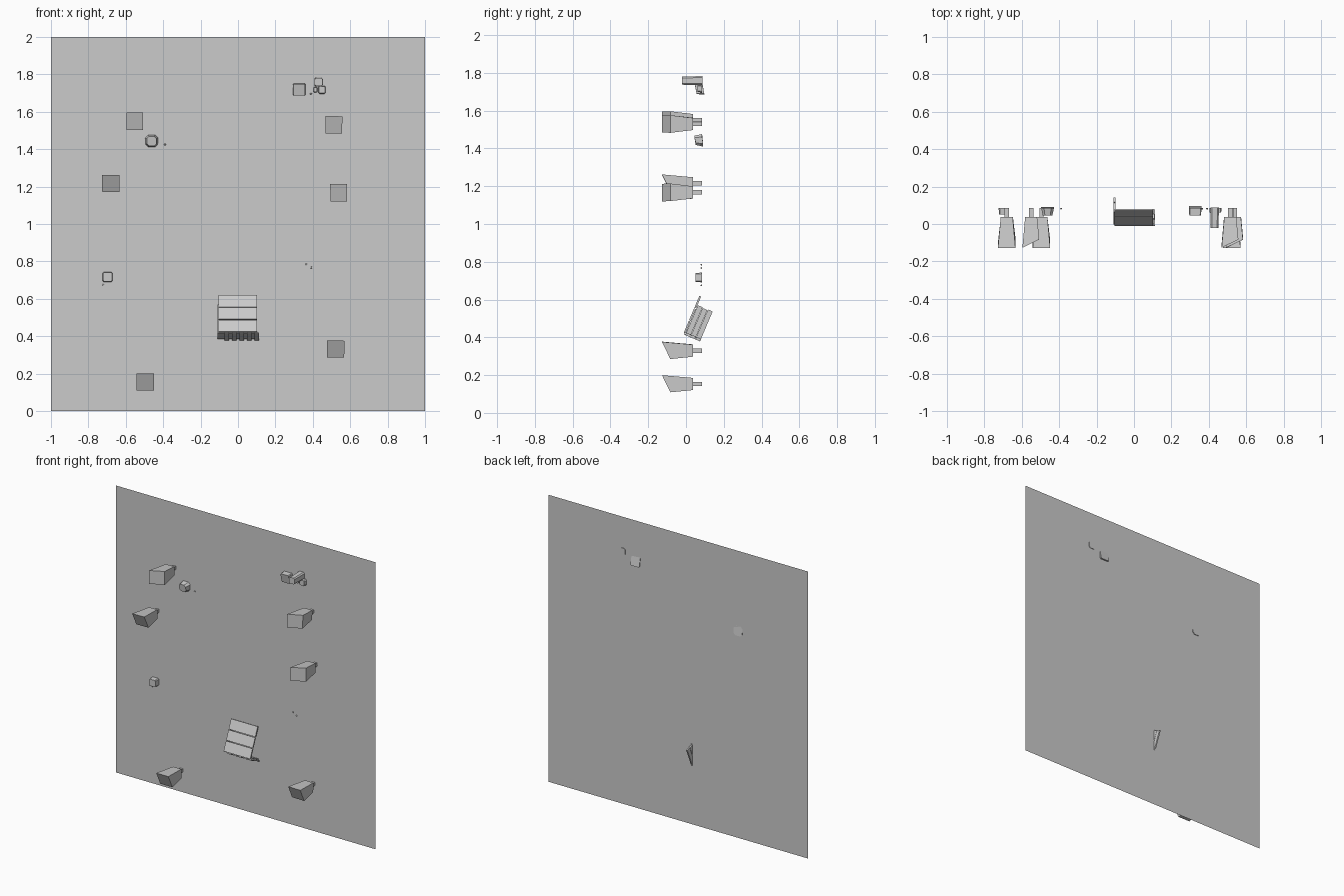
import bpy, math
from mathutils import Matrix, Vector

if "Cube" in bpy.data.objects:
    bpy.data.objects.remove(bpy.data.objects["Cube"])

WALL_Y = 0.085


def make(name, verts, faces, matrix=None):
    me = bpy.data.meshes.new(name)
    me.from_pydata([tuple(v) for v in verts], [], faces)
    if matrix:
        me.transform(matrix)
    me.update()
    ob = bpy.data.objects.new(name, me)
    bpy.context.collection.objects.link(ob)
    return ob


def loft(name, front, back, matrix=None):
    """Solid between two matching outlines, both counter-clockwise from the front."""
    n = len(front)
    faces = [tuple(range(n)), tuple(range(2 * n - 1, n - 1, -1))]
    faces += [(i, n + i, n + (i + 1) % n, (i + 1) % n) for i in range(n)]
    return make(name, front + back, faces, matrix)


def rect(cx, cz, w, h, y):
    return [Vector((cx + sx * w / 2, y, cz + sz * h / 2))
            for sx, sz in ((-1, -1), (1, -1), (1, 1), (-1, 1))]


def box(name, x0, x1, y0, y1, z0, z1, matrix=None):
    cx, cz, w, h = (x0 + x1) / 2, (z0 + z1) / 2, x1 - x0, z1 - z0
    return loft(name, rect(cx, cz, w, h, y0), rect(cx, cz, w, h, y1), matrix)


# thin wall sheet
make("wall", rect(0, 1, 2, 2, WALL_Y), [(0, 1, 2, 3)])


# tapered blocks on pegs; the front is cut back at the bottom or on the right
def block(cx, cz, cut, roll):
    front = rect(0, 0, 0.093, 0.093, -0.127)
    for i in ((0, 1) if cut == "bottom" else (1, 2)):
        front[i].y = -0.083
        front[i] = Vector((front[i].x * (0.93 if cut == "right" and i in (1, 2) else 1),
                           front[i].y,
                           front[i].z * (0.95 if cut == "bottom" else 1)))
    m = Matrix.Translation((cx, 0, cz)) @ Matrix.Rotation(math.radians(roll), 4, 'Y')
    loft("peg_block", front, rect(0, 0, 0.064, 0.064, 0.038), m)
    loft("peg", rect(0, 0, 0.023, 0.023, 0.036), rect(0, 0, 0.023, 0.023, WALL_Y), m)


for args in ((-0.55, 1.55, "right", 0), (-0.68, 1.215, "bottom", -1),
             (-0.495, 0.153, "bottom", 0), (0.514, 1.53, "right", 1),
             (0.54, 1.167, "right", -1), (0.522, 0.33, "bottom", 1)):
    block(*args)


# chipped stones: chamfered outline narrowing toward the front
def stone(cx, cz, w, h, y0, chamfer, taper, drop=0.0, y1=WALL_Y):
    def outline(y, s):
        pts = []
        for sx, sz in ((-1, -1), (1, -1), (1, 1), (-1, 1)):
            a = (sx * (w / 2 - chamfer), sz * h / 2)
            b = (sx * w / 2, sz * (h / 2 - chamfer))
            pts += [b, a] if sx * sz > 0 else [a, b]
        return [Vector((cx + s * x, y + (drop if z < 0 else 0), cz + s * z)) for x, z in pts]
    loft("stone", outline(y0, taper), outline(y1, 1.0))


stone(0.327, 1.718, 0.068, 0.066, 0.045, 0.005, 0.92, 0.012)
stone(0.431, 1.759, 0.046, 0.048, -0.022, 0.008, 0.9, 0.0, 0.088)
stone(0.449, 1.717, 0.04, 0.042, 0.062, 0.006, 0.85)
stone(0.414, 1.718, 0.022, 0.03, 0.06, 0.006, 0.8)
stone(-0.462, 1.443, 0.068, 0.066, 0.045, 0.015, 0.75, 0.006)
stone(-0.697, 0.717, 0.054, 0.052, 0.05, 0.006, 0.9)

# tiny crumbs
for x, z in ((-0.39, 1.425), (-0.72, 0.675), (0.392, 0.767), (0.365, 0.785), (0.39, 1.697)):
    stone(x, z, 0.009, 0.009, 0.078, 0.002, 0.7)

# broken crate corner leaning back into the wall
tilt = Matrix.Translation((0, -0.013, 0.422)) @ Matrix.Rotation(math.radians(-23), 4, 'X')
for i in range(3):
    z = 0.003 + i * 0.072
    box("crate_front_plank", -0.103, 0.102, 0.0, 0.010, z, z + 0.068, tilt)
    y = 0.012 + i * 0.029
    box("crate_side_plank", -0.110, -0.100, y, y + 0.027, 0.0, 0.166 - 0.004 * (i == 1), tilt)
    box("crate_bottom_plank", -0.105, 0.105 + 0.005 * (i % 2), y, y + 0.026, 0.0, 0.009, tilt)

# battens under the floor and across the side
for i in range(5):
    x = -0.072 + i * 0.04
    box("crate_batten", x, x + 0.024, 0.004, 0.098, -0.006, 0.0, tilt)
